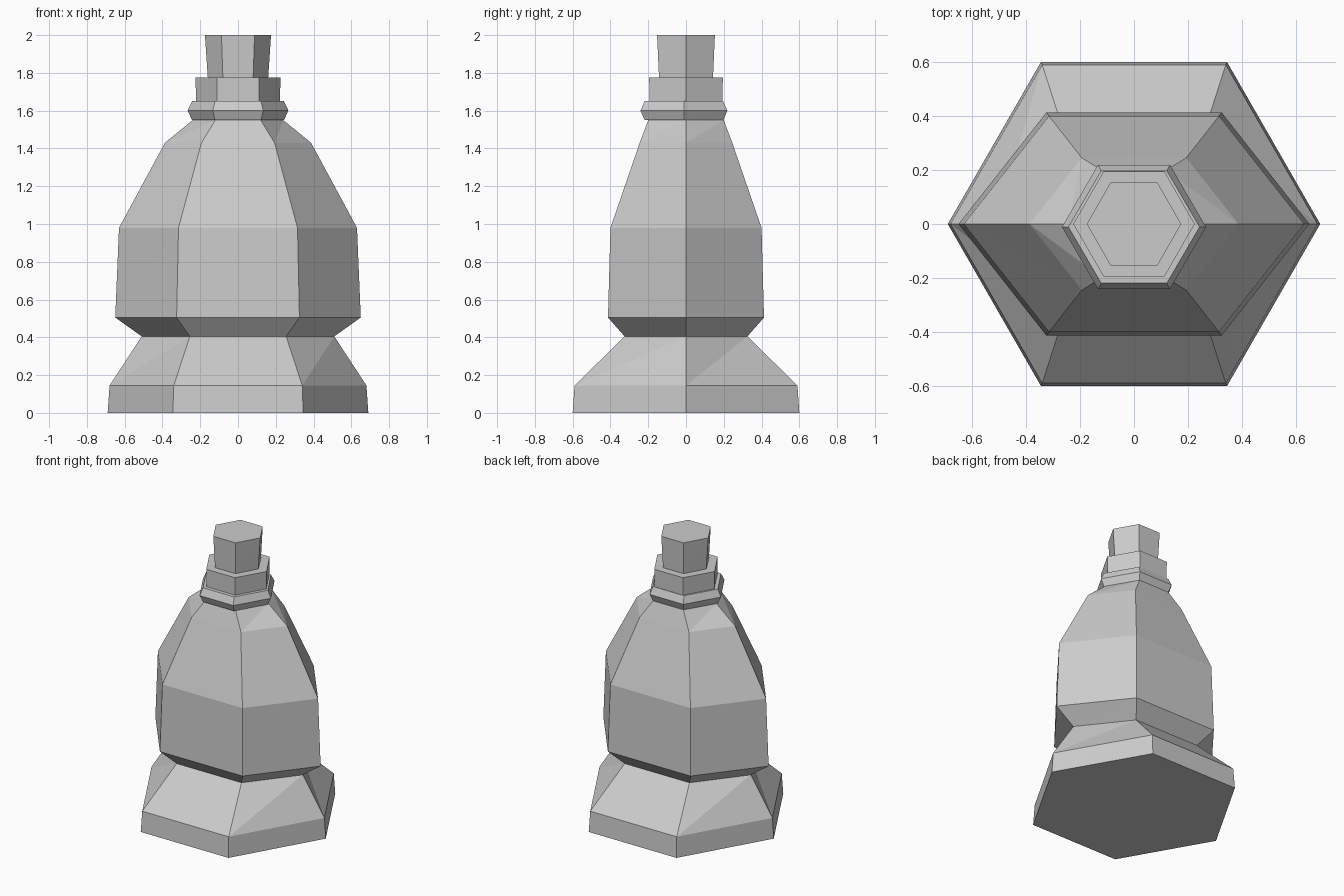
import bpy

if "Cube" in bpy.data.objects:
    bpy.data.objects.remove(bpy.data.objects["Cube"])


def hex_loft(name, rings, y_shift=0.0):
    """Capped six-sided loft; each ring is (z, corner x, half depth y)."""
    verts, faces = [], []
    for z, rx, hy in rings:
        for cx, cy in ((1, 0), (.5, 1), (-.5, 1), (-1, 0), (-.5, -1), (.5, -1)):
            verts.append((cx * rx, cy * hy + y_shift, z))
    for k in range(len(rings) - 1):
        for i in range(6):
            a, b = 6 * k + i, 6 * k + (i + 1) % 6
            faces += [(a, b, b + 6), (a, b + 6, a + 6)]
    top = 6 * (len(rings) - 1)
    faces.append(tuple(range(5, -1, -1)))
    faces.append(tuple(range(top, top + 6)))
    mesh = bpy.data.meshes.new(name)
    mesh.from_pydata(verts, [], faces)
    mesh.update()
    obj = bpy.data.objects.new(name, mesh)
    bpy.context.collection.objects.link(obj)
    return obj


# Flared foot, waist, body and shoulders
hex_loft("bottle_body", [
    (0.00, 0.69, 0.60), (0.145, 0.68, 0.59), (0.405, 0.51, 0.325),
    (0.505, 0.65, 0.413), (0.98, 0.63, 0.40), (1.43, 0.387, 0.245),
    (1.55, 0.24, 0.20)])

# Collar ring, sitting slightly forward
hex_loft("neck_collar", [
    (1.55, 0.243, 0.208), (1.60, 0.267, 0.23), (1.65, 0.243, 0.208)], -0.011)

# Stopper base and flared stopper grip
hex_loft("stopper_base", [(1.65, 0.222, 0.193), (1.775, 0.225, 0.195)])
hex_loft("stopper_grip", [(1.775, 0.16, 0.143), (2.00, 0.175, 0.153)])
